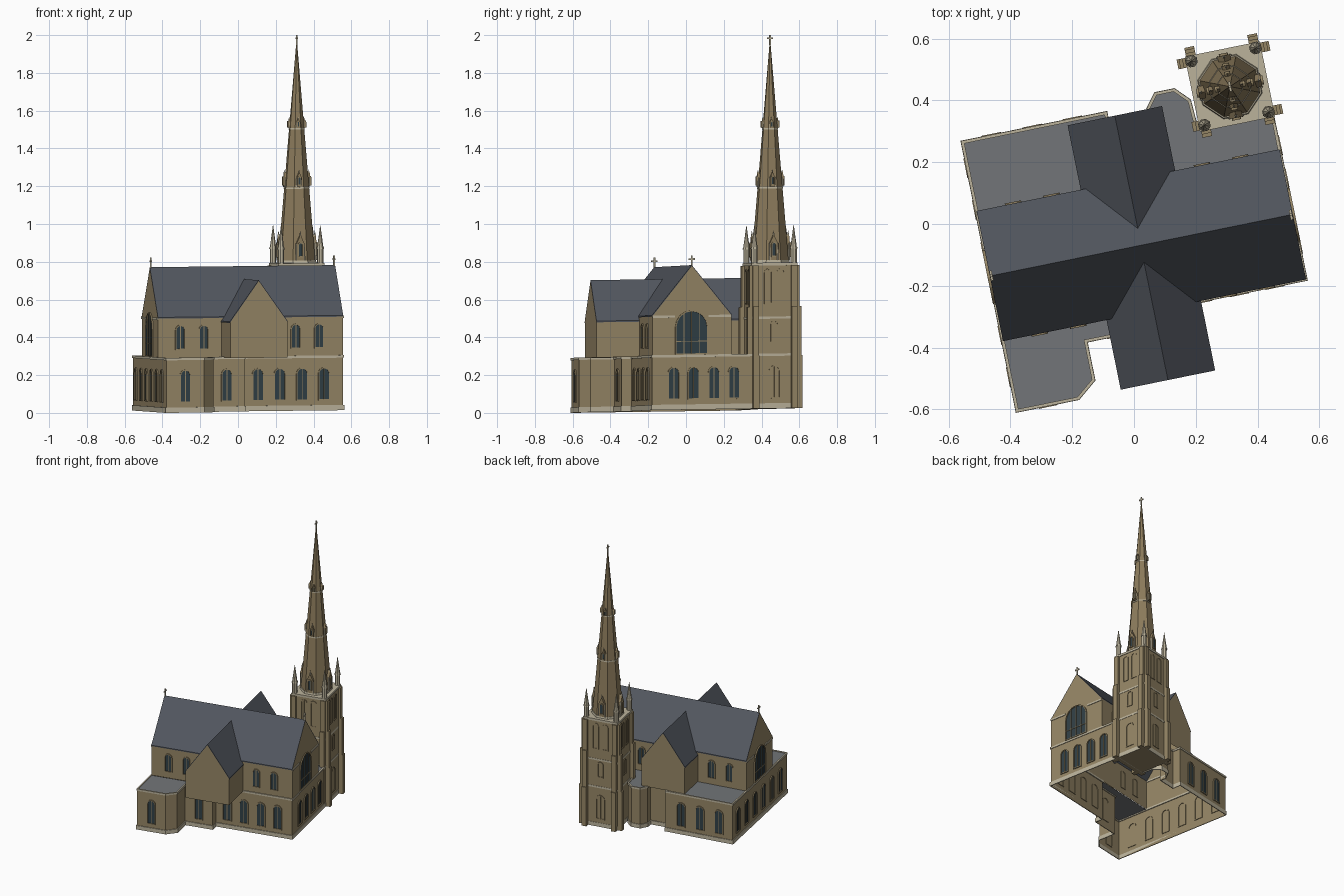
import bpy, bmesh, math
from mathutils import Vector, Matrix

if "Cube" in bpy.data.objects:
    bpy.data.objects.remove(bpy.data.objects["Cube"])

# Materials
COL = dict(stone=(.30, .235, .13), trim=(.50, .45, .33), slate=(.085, .095, .115),
           lead=(.17, .18, .19), glass=(.03, .05, .06), spire=(.27, .205, .11))
MATS = {}
for k, c in COL.items():
    MATS[k] = bpy.data.materials.new(k)
    MATS[k].diffuse_color = (*c, 1)

# Plan is laid out in (u, v) along the nave, then turned and set on slightly sloping ground
SITE = Matrix(((1, 0, 0, 0), (0, 1, 0, 0), (.008, .016, 1, .0128), (0, 0, 0, 1))) @ Matrix.Rotation(math.radians(11.5), 4, 'Z')
parts = {}


def add(name, mat, verts, faces):
    vs, fs, _ = parts.setdefault(name, ([], [], mat))
    n = len(vs)
    vs += [Vector(v) for v in verts]
    fs += [[i + n for i in f] for f in faces]


def prism(name, mat, pts, vec, caps=(True, True), skip=()):
    n = len(pts)
    pts = [Vector(p) for p in pts]
    fs = [[i, (i + 1) % n, (i + 1) % n + n, i + n] for i in range(n) if i not in skip]
    if caps[0]:
        fs.append(list(range(n))[::-1])
    if caps[1]:
        fs.append(list(range(n, 2 * n)))
    add(name, mat, pts + [p + Vector(vec) for p in pts], fs)


def box(name, mat, u0, u1, v0, v1, z0, z1):
    prism(name, mat, [(u0, v0, z0), (u1, v0, z0), (u1, v1, z0), (u0, v1, z0)], (0, 0, z1 - z0))


def loft(name, mat, loops):
    n, m = len(loops[0]), len(loops)
    fs = [[a * n + i, a * n + (i + 1) % n, (a + 1) % m * n + (i + 1) % n, (a + 1) % m * n + i]
          for a in range(m) for i in range(n)]
    add(name, mat, [p for l in loops for p in l], fs)


def offset(pts, d):
    out = []
    for i, p in enumerate(pts):
        p = Vector(p)
        a = (p - Vector(pts[i - 1])).normalized()
        b = (Vector(pts[(i + 1) % len(pts)]) - p).normalized()
        na, nb = Vector((a.y, -a.x)), Vector((b.y, -b.x))
        out.append(p + (na + nb) * d / (1 + na.dot(nb)))
    return out


def band(name, mat, pts, o, i, z0, z1):
    po, pi = offset(pts, o), offset(pts, -i)
    loft(name, mat, [[(*p, z) for p in l] for l, z in ((po, z0), (po, z1), (pi, z1), (pi, z0))])


def cone(name, mat, c, r0, r1, z0, z1, n=8):
    ring = lambda r, z: [(c[0] + r * math.cos(math.tau * (k + .5) / n),
                          c[1] + r * math.sin(math.tau * (k + .5) / n), z) for k in range(n)]
    fs = [[k, (k + 1) % n, (k + 1) % n + n, k + n] for k in range(n)]
    add(name, mat, ring(r0, z0) + ring(r1, z1), fs + [list(range(n))[::-1], list(range(n, 2 * n))])


def window(name, p, n, w, z0, z1, bars=1, transom=None):
    n = Vector((*n, 0))
    t = Vector((-n.y, n.x, 0))
    base = Vector((*p, 0))
    at = lambda a, z, o: base + t * a + n * o + Vector((0, 0, z))

    def arch(e):
        h = w / 2 + e
        return [(-h, z0 - e), (h, z0 - e)] + [(h * math.cos(math.pi * k / 8), z1 - w / 2 + h * math.sin(math.pi * k / 8)) for k in range(9)]
    o, i = arch(.006), arch(0)
    loft(name + "_frames", "stone", [[at(a, z, d) for a, z in l] for l, d in ((o, -.004), (o, .007), (i, .007), (i, -.004))])
    add(name + "_glass", "glass", [at(a, z, .002) for a, z in i], [list(range(len(i)))])
    for k in range(bars):
        a = w * ((k + 1) / (bars + 1) - .5)
        top = z1 - w / 2 + math.sqrt(w * w / 4 - a * a)
        prism(name + "_mullions", "stone", [at(a + x, z, .001) for x, z in ((-.002, z0), (.002, z0), (.002, top), (-.002, top))], n * .004)
    if transom:
        prism(name + "_mullions", "stone", [at(x, transom + y, .001) for x, y in ((-w / 2, 0), (w / 2, 0), (w / 2, .004), (-w / 2, .004))], n * .004)


def cross(name, u, v, z, s):
    box(name, "trim", u - .004, u + .004, v - .004, v + .004, z, z + s)
    box(name, "trim", u - .004, u + .004, v - s * .3, v + s * .3, z + s * .6, z + s * .75)


# Lower storey: open-bottomed walls, plinth, parapet and flat roofs
out = [(-.492, -.518), (-.289, -.518), (-.228, -.469), (-.228, -.341), (-.033, -.341), (-.033, -.287),
       (.51, -.287), (.51, .28), (.26, .28), (.256, .356), (.214, .4), (.152, .4), (.118, .356), (.118, .31),
       (-.017, .31), (-.017, .371), (-.492, .371)]
prism("aisle_walls", "stone", [(*p, 0) for p in out], (0, 0, .287), (False, False))
band("plinth", "trim", out, .005, 0, 0, .028)
band("parapet", "trim", out, .004, .006, .278, .291)
for nm, ps in (("front_flat_roof", out[:6] + [(-.492, -.287)]), ("rear_flat_roof", [(.51, .14)] + out[7:] + [(-.492, .14)])):
    add(nm, "lead", [(*p, .286) for p in ps], [list(range(len(ps)))])


# Gabled blocks: nave along u, transepts along v
def gabled(name, c, h, eave, ridge, pos, wall_len, roof_len, caps):
    ends = [(-h, .286), (h, .286), (h, eave), (0, ridge), (-h, eave)]
    r = h + .002
    roof = [(-r, eave - .003), (0, ridge - .002), (r, eave - .003), (r, eave + .004), (0, ridge + .005), (-r, eave + .004)]
    to = (lambda a, z: (pos, c + a, z)) if name == "nave" else (lambda a, z: (c + a, pos, z))
    vec = (lambda l: (l, 0, 0)) if name == "nave" else (lambda l: (0, l, 0))
    prism(name + "_walls", "stone", [to(*e) for e in ends], vec(wall_len), caps, (0, 2, 3))
    prism(name + "_roof", "slate", [to(*e) for e in roof], vec(roof_len))


gabled("nave", -.072, .213, .498, .76, -.491, 1.001, 1.001, (True, True))
gabled("front_transept", .007, .154, .475, .692, -.517, .232, .393, (True, False))
gabled("rear_transept", .009, .154, .475, .692, .356, -.216, -.373, (True, False))

# Gable ends: great windows, string bands, crosses
for u, n in ((.51, 1), (-.492, -1)):
    window("gable", (u, -.074), (n, 0), .165, .298, .52, 3, .36)
    for a, b in ((-.285, -.165), (.018, .14)):
        box("gable_bands", "trim", u - .004, u + .004, a, b, .488, .5)
    cross("gable_crosses", u - n * .006, -.072, .76, .055)

# Clerestory and aisle windows
for u in (-.37, -.243, .254, .38):
    window("clerestory", (u, -.285), (0, -1), .042, .335, .455)
    window("clerestory", (u, .141), (0, 1), .042, .335, .455)
LO, HI = .06, .222
for v in (-.17, -.063, .047, .155):
    window("aisle", (.51, v), (1, 0), .052, LO, HI)
for k in range(6):
    window("aisle", (-.492, .285 - .138 * k), (-1, 0), .052, LO, HI)
for u in (.049, .167, .288, .406):
    window("aisle", (u, -.287), (0, -1), .052, LO, HI)
for u in (-.395, -.26, -.127):
    window("aisle", (u, .371), (0, 1), .052, LO, HI)
window("aisle", (-.39, -.518), (0, -1), .048, LO, HI)
window("aisle", (-.13, -.341), (0, -1), .048, LO, HI)

# Tower shaft with bands and cornice
cu, cv, H = .393, .374, .117
sq = [(cu - H, cv - H), (cu + H, cv - H), (cu + H, cv + H), (cu - H, cv + H)]
prism("tower_shaft", "stone", [(*p, 0) for p in sq], (0, 0, .77))
for z, h in ((0, .028), (.278, .013), (.475, .012)):
    band("tower_bands", "trim", sq, .005, .002, z, z + h)
box("tower_cornice", "trim", cu - .124, cu + .124, cv - .124, cv + .124, .757, .772)

# Stepped angle buttresses and corner pinnacles
for su in (-1, 1):
    for sv in (-1, 1):
        for reach, z0, z1 in ((.152, 0, .28), (.145, .28, .54), (.134, .54, .758)):
            a, b = .104, .016
            for x, y, dx, dy in ((su * reach / 2, sv * a, reach / 2, b), (su * a, sv * reach / 2, b, reach / 2)):
                box("tower_buttresses", "stone", cu + x - dx, cu + x + dx, cv + y - dy, cv + y + dy, z0, z1)
        c = (cu + su * .106, cv + sv * .106)
        cone("pinnacles", "trim", c, .017, .017, .772, .845)
        cone("pinnacles", "trim", c, .021, .019, .845, .855)
        cone("pinnacles", "trim", c, .017, .001, .855, .97)

# Octagonal spire with rings and tip cross
Z0, Z1, R = .772, 1.95, .101
rad = lambda z: R * (Z1 - z) / (Z1 - Z0)
cone("spire", "spire", (cu, cv), R, .003, Z0, Z1 - .02)
cone("spire_rings", "trim", (cu, cv), R + .006, R + .003, Z0, Z0 + .014)
for z in (1.165, 1.478):
    cone("spire_rings", "trim", (cu, cv), rad(z) + .003, rad(z) + .002, z, z + .008)
cross("spire_cross", cu, cv, 1.925, .054)

# Tower windows and spire dormers on the four sides
for k in range(4):
    n = Vector((round(math.cos(k * math.pi / 2)), round(math.sin(k * math.pi / 2))))
    t = Vector((-n.y, n.x))
    c = Vector((cu, cv))
    for s in (-.034, .034):
        window("tower", c + n * H + t * s, n, .032, .56, .735)
    window("tower", c + n * H, n, .03, .36, .46, 0)
    if k < 2:
        window("tower", c + n * H, n, .05, LO, HI)
    for z, w, h, d in ((.786, .042, .09, .103), (1.175, .026, .05, .07), (1.486, .018, .032, .043)):
        prof = [(-w / 2, z), (w / 2, z), (w / 2, z + h), (0, z + h + w * 1.1), (-w / 2, z + h)]
        prism("spire_dormers", "spire", [(*(c + t * a + n * d), q) for a, q in prof], (*(-n * d * .8), 0))
        window("dormer", c + n * d, n, w * .42, z + h * .25, z + h, 0)
        for s in (-1, 1):
            cone("dormer_finials", "trim", c + n * (d - .004) + t * s * w * .5, w * .14, w * .1, z, z + h, 6)
        cone("dormer_finials", "trim", c + n * (d - .005), w * .16, .0005, z + h + w * .9, z + h + w * 1.6, 4)

# Turn the gathered parts into objects
for name, (vs, fs, mat) in parts.items():
    me = bpy.data.meshes.new(name)
    me.from_pydata([SITE @ v for v in vs], [], fs)
    bm = bmesh.new()
    bm.from_mesh(me)
    if not name.endswith(("_glass", "flat_roof", "aisle_walls", "transept_walls", "nave_walls")):
        bmesh.ops.recalc_face_normals(bm, faces=bm.faces)
    if name in ("nave_walls", "rear_transept_walls", "front_transept_walls"):
        mid = sum((v.co for v in bm.verts), Vector()) / len(bm.verts)
        for f in bm.faces:
            if f.normal.dot(f.calc_center_median() - mid) < 0:
                f.normal_flip()
    bm.to_mesh(me)
    bm.free()
    me.materials.append(MATS[mat])
    bpy.context.collection.objects.link(bpy.data.objects.new(name, me))

for m in bpy.data.materials:
    if m.users and not m.is_grease_pencil:
        m.use_nodes = True
        m.node_tree.nodes["Principled BSDF"].inputs["Base Color"].default_value = m.diffuse_color
